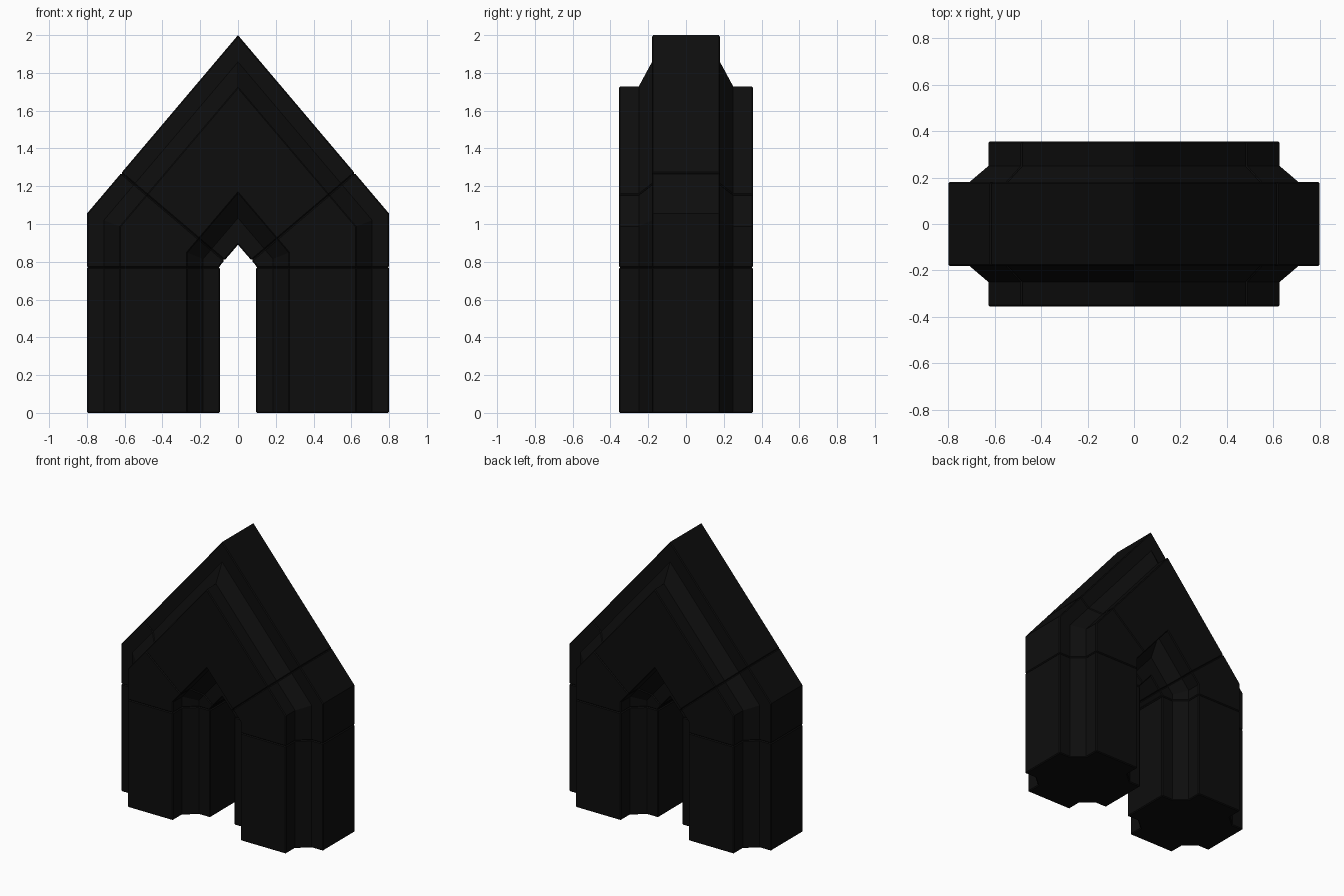
import bpy
import bmesh
from mathutils import Vector

if "Cube" in bpy.data.objects:
    bpy.data.objects.remove(bpy.data.objects["Cube"], do_unlink=True)

# Single dark stone colour
stone = bpy.data.materials.new("black_stone")
stone.use_nodes = True
colour = (0.004, 0.004, 0.004, 1)
stone.diffuse_color = colour
stone.node_tree.nodes["Principled BSDF"].inputs["Base Color"].default_value = colour

# Cross-shaped pier section with chamfered inner corners, mirrored from one quarter
PIER_X, INNER_X = 0.4475, 0.095
quarter = [(0.3525, 0.18), (0.2625, 0.18), (0.18, 0.25), (0.18, 0.355)]
half = quarter + [(-x, y) for x, y in reversed(quarter)]
section = [(PIER_X + x, y) for x, y in half + [(x, -y) for x, y in reversed(half)]]


def knee(x):
    return 0.78 + 0.39 * (x - INNER_X)


def apex(x):
    return 0.89 + 1.574 * (x - INNER_X)


def arch_mesh():
    """Sweep the section up one pier, over the point and down the other."""
    bm = bmesh.new()
    stations = [
        lambda x: (x, 0),
        lambda x: (x, knee(x)),
        lambda x: (0, apex(x)),
        lambda x: (-x, knee(x)),
        lambda x: (-x, 0),
    ]
    rings = []
    for place in stations:
        ring = []
        for x, y in section:
            px, pz = place(x)
            ring.append(bm.verts.new((px, y, pz)))
        rings.append(ring)
    n = len(section)
    for a, b in zip(rings, rings[1:]):
        for i in range(n):
            j = (i + 1) % n
            bm.faces.new((a[i], a[j], b[j], b[i]))
    bm.faces.new(rings[0])
    bm.faces.new(rings[-1])
    bmesh.ops.recalc_face_normals(bm, faces=bm.faces)
    return bm


def make_block(name, cuts, mirrored=False):
    """Keep the side of each (point, normal) plane behind its normal."""
    bm = arch_mesh()
    for point, normal in cuts:
        bmesh.ops.bisect_plane(
            bm, geom=bm.verts[:] + bm.edges[:] + bm.faces[:], dist=1e-5,
            plane_co=point, plane_no=normal, clear_outer=True)
        rim = [e for e in bm.edges if e.is_boundary]
        if rim:
            bmesh.ops.holes_fill(bm, edges=rim, sides=0)
    bmesh.ops.recalc_face_normals(bm, faces=bm.faces)

    # Soften the square outer edges and joints, leaving the ridge sharp
    bm.normal_update()
    edges = [e for e in bm.edges
             if e.is_manifold and 1.1 < e.calc_face_angle_signed() < 1.65]
    bmesh.ops.bevel(bm, geom=edges, offset=0.006, segments=1,
                    affect='EDGES', clamp_overlap=True)
    if mirrored:
        for v in bm.verts:
            v.co.x = -v.co.x
        bmesh.ops.reverse_faces(bm, faces=bm.faces)
    mesh = bpy.data.meshes.new(name)
    bm.to_mesh(mesh)
    bm.free()
    mesh.materials.append(stone)
    obj = bpy.data.objects.new(name, mesh)
    bpy.context.collection.objects.link(obj)
    return obj


# Joint planes between the stones
up, across = Vector((0, 0, 1)), Vector((1, 0, 0))
spring = Vector((0, 0, 0.77))
joint_l, slope_l = Vector((0.618, 0, 1.27)), Vector((-1, 0, 1.18)).normalized()
joint_r, slope_r = Vector((-0.618, 0, 1.27)), Vector((1, 0, 1.18)).normalized()

# Piers and springers on both sides, then the pointed crown
for side, flip in (("left", False), ("right", True)):
    make_block(side + "_pier", [(spring, up), (Vector(), -across)], flip)
    make_block(side + "_springer", [(spring, -up), (joint_l, slope_l)], flip)
make_block("pointed_crown",
           [(spring, -up), (joint_l, -slope_l), (joint_r, -slope_r)])
